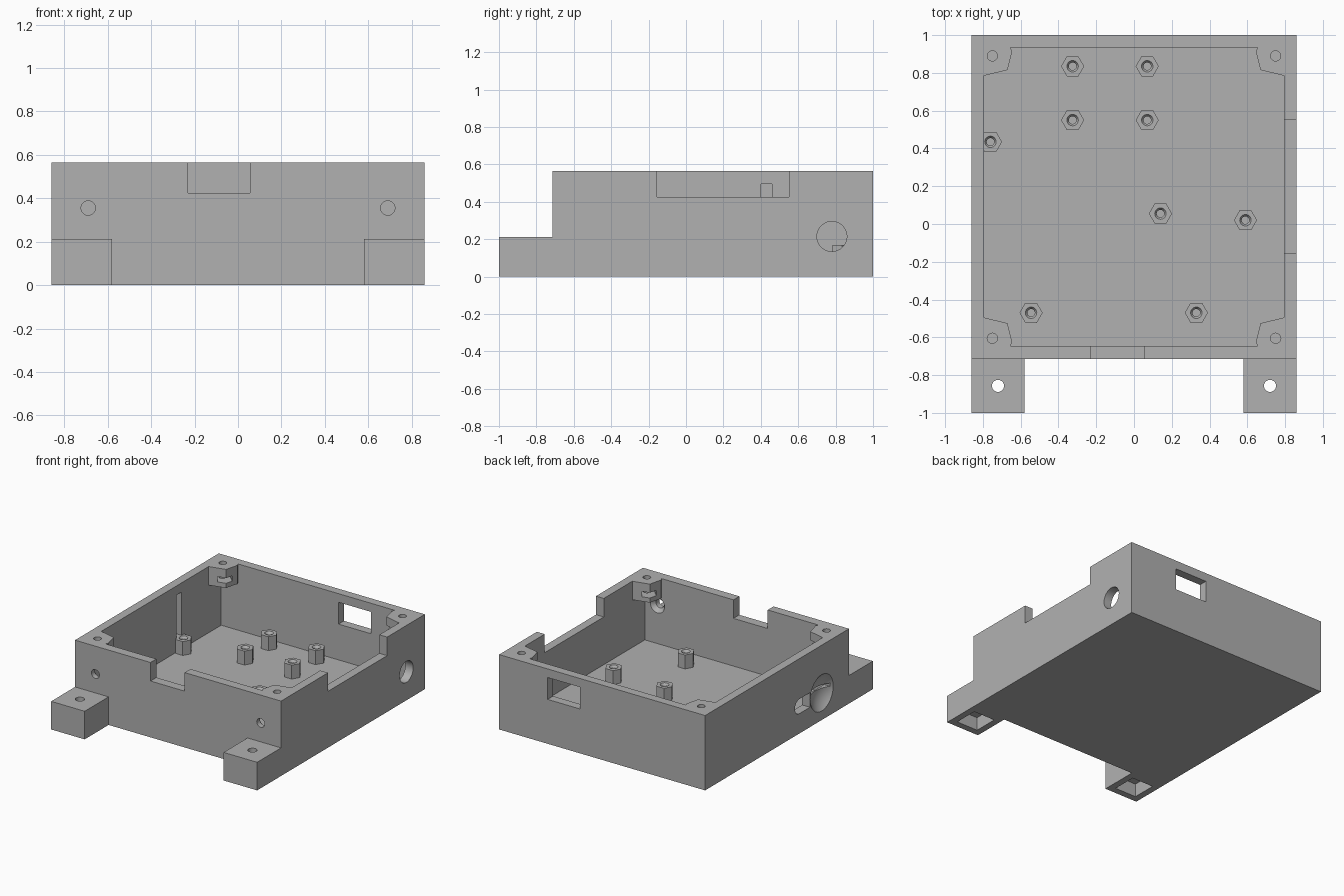
import bpy, bmesh, math
from mathutils import Matrix, Vector

cube = bpy.data.objects.get("Cube")
if cube:
    bpy.data.objects.remove(cube, do_unlink=True)

grey = bpy.data.materials.new("plain grey")
grey.use_nodes = True
grey.diffuse_color = (0.44, 0.44, 0.44, 1)
grey.node_tree.nodes["Principled BSDF"].inputs["Base Color"].default_value = grey.diffuse_color


def to_object(name, bm):
    bmesh.ops.recalc_face_normals(bm, faces=bm.faces)
    mesh = bpy.data.meshes.new(name)
    bm.to_mesh(mesh)
    bm.free()
    mesh.materials.append(grey)
    ob = bpy.data.objects.new(name, mesh)
    bpy.context.collection.objects.link(ob)
    return ob


def box(name, x, y, z):
    bm = bmesh.new()
    size = [b - a for a, b in (x, y, z)]
    mid = [(a + b) / 2 for a, b in (x, y, z)]
    bmesh.ops.create_cube(bm, size=1, matrix=Matrix.Translation(mid) @ Matrix.Diagonal((*size, 1)))
    return to_object(name, bm)


def rod(name, start, end, r1, r2=None, sides=32):
    """Cylinder or cone between two points."""
    a, b = Vector(start), Vector(end)
    turn = (b - a).to_track_quat("Z", "Y").to_matrix().to_4x4()
    bm = bmesh.new()
    bmesh.ops.create_cone(bm, cap_ends=True, segments=sides, radius1=r1,
                          radius2=r1 if r2 is None else r2, depth=(b - a).length,
                          matrix=Matrix.Translation((a + b) / 2) @ turn)
    return to_object(name, bm)


def prism(name, outline, z0, z1):
    bm = bmesh.new()
    face = bm.faces.new([bm.verts.new((x, y, z0)) for x, y in outline])
    made = bmesh.ops.extrude_face_region(bm, geom=[face])["geom"]
    bmesh.ops.translate(bm, vec=(0, 0, z1 - z0),
                        verts=[v for v in made if isinstance(v, bmesh.types.BMVert)])
    return to_object(name, bm)


def cut(target, *cutters):
    """Subtract each cutter, then remove it."""
    bpy.context.view_layer.objects.active = target
    for c in cutters:
        c.hide_render = True
        mod = target.modifiers.new("cut", "BOOLEAN")
        mod.operation, mod.solver, mod.object = "DIFFERENCE", "EXACT", c
        bpy.ops.object.modifier_apply(modifier=mod.name)
        bpy.data.objects.remove(c, do_unlink=True)


W, FRONT, TOP = 0.86, -0.715, 0.565     # outer shell
IW, IF, IB = 0.795, -0.645, 0.935       # inner walls
FLOOR, LEDGE = 0.065, 0.425

# Open tray: a rectangular cavity that narrows around four corner bosses at the top
case = box("case_shell", (-W, W), (FRONT, 1), (0, TOP))
corner = [(IW, 0.15), (0.67, 0.12), (0.645, 0.02), (0.655, 0)]
right = [(x, IF + d) for x, d in reversed(corner)] + [(x, IB - d) for x, d in corner]
outline = right + [(-x, y) for x, y in reversed(right)]
cut(case,
    box("cavity", (-IW, IW), (IF, IB), (FLOOR, LEDGE)),
    prism("cavity_mouth", outline, LEDGE - 0.02, TOP + 0.1))

# Corner screw holes and nut slots
for x in (-0.75, 0.75):
    for y in (-0.605, 0.89):
        sx, sy = math.copysign(1, x), (1 if y > 0 else -1)
        cut(case, rod("screw_hole", (x, y, LEDGE - 0.03), (x, y, TOP + 0.1), 0.027, sides=24))
        slot = box("nut_slot", (-0.05, 0.2), (-0.05, 0.05), (0.46, 0.50))
        slot.matrix_world = (Matrix.Translation((x, y, 0)) @
                             Matrix.Rotation(math.atan2(-sy, -sx), 4, "Z"))
        bpy.context.view_layer.update()
        cut(case, slot)

# Rim notches and wall openings
cut(case,
    box("front_notch", (-0.23, 0.055), (FRONT - 0.1, IF + 0.02), (LEDGE, TOP + 0.1)),
    box("side_notch", (IW - 0.02, W + 0.1), (-0.155, 0.55), (LEDGE, TOP + 0.1)),
    box("back_window", (0.185, 0.455), (IB - 0.02, 1.1), (0.335, 0.50)),
    rod("side_hole", (IW - 0.05, 0.78, 0.215), (W + 0.1, 0.78, 0.215), 0.08, sides=48),
    box("wall_groove", (-IW - 0.04, -IW + 0.02), (0.40, 0.46), (0.17, 0.495)))

# Countersunk screw holes in the front wall
for x in (-0.69, 0.69):
    cut(case,
        rod("front_hole", (x, FRONT - 0.1, 0.355), (x, IF + 0.02, 0.355), 0.033),
        rod("countersink", (x, IF - 0.03, 0.355), (x, IF + 0.001, 0.355), 0.033, 0.06))

# Round dish with a thin slot, beside an oblong hole
bm = bmesh.new()
bmesh.ops.create_uvsphere(bm, u_segments=64, v_segments=40, radius=0.198,
                          matrix=Matrix.Translation((-1.003, -0.39, 0.205)))
cut(case, to_object("dish", bm),
    box("dish_slot", (-W - 0.1, -IW + 0.05), (-0.51, -0.27), (0.205, 0.23)),
    rod("oblong_end", (-W - 0.1, -0.125, 0.205), (-IW + 0.05, -0.125, 0.205), 0.055),
    box("oblong_hole", (-W - 0.1, -IW + 0.05), (-0.25, -0.125), (0.15, 0.26)))

# Hexagonal standoffs on the floor
spots = [(-0.325, 0.835), (0.07, 0.835), (-0.325, 0.55), (0.07, 0.55), (-0.76, 0.435),
         (0.14, 0.055), (0.59, 0.02), (-0.545, -0.47), (0.33, -0.47)]
parts = [case]
for x, y in spots:
    bm = bmesh.new()
    ring = [(x + 0.061 * math.cos(i * math.pi / 3), y + 0.061 * math.sin(i * math.pi / 3))
            for i in range(6)]
    bm.free()
    post = prism("standoff", ring, FLOOR - 0.01, 0.17)
    cut(post,
        rod("bore", (x, y, FLOOR), (x, y, 0.3), 0.02, sides=24),
        rod("chamfer", (x, y, 0.155), (x, y, 0.171), 0.02, 0.031, sides=24))
    parts.append(post)

# Mounting feet, hollow from below
for side, sx in (("left", 1), ("right", -1)):
    def span(a, b):
        return tuple(sorted((sx * a, sx * b)))
    foot = box(side + "_mounting_foot", span(0.58, W), (-1, FRONT), (0, 0.212))
    cut(foot,
        box("pocket", span(0.63, 0.81), (-0.95, -0.765), (-0.1, 0.1)),
        rod("foot_hole", (sx * 0.72, -0.857, 0), (sx * 0.72, -0.857, 0.3), 0.032))
    parts.append(foot)

# Smooth round bores, keep edges crisp
bpy.ops.object.select_all(action="DESELECT")
for p in parts:
    p.select_set(True)
bpy.context.view_layer.objects.active = case
bpy.ops.object.shade_smooth_by_angle(angle=math.radians(30))
